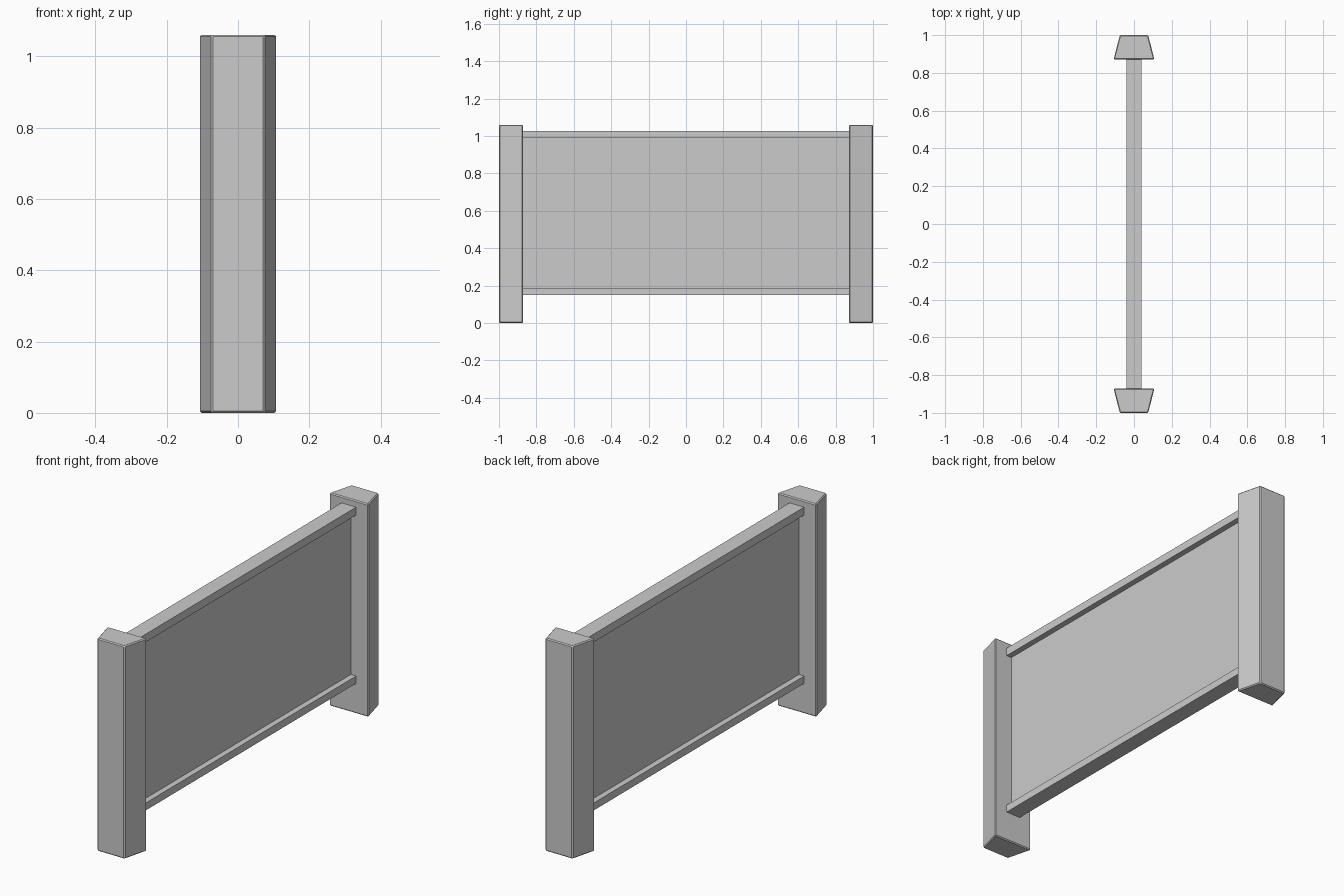
import bpy, bmesh

if "Cube" in bpy.data.objects:
    bpy.data.objects.remove(bpy.data.objects["Cube"])


def make_object(name, bm):
    bmesh.ops.recalc_face_normals(bm, faces=bm.faces)
    mesh = bpy.data.meshes.new(name)
    bm.to_mesh(mesh)
    bm.free()
    obj = bpy.data.objects.new(name, mesh)
    bpy.context.collection.objects.link(obj)
    return obj


def prism(name, outline, z0, z1):
    """Extrude an XY outline from z0 up to z1."""
    bm = bmesh.new()
    face = bm.faces.new([bm.verts.new((x, y, z0)) for x, y in outline])
    top = bmesh.ops.extrude_face_region(bm, geom=[face])["geom"]
    verts = [v for v in top if isinstance(v, bmesh.types.BMVert)]
    bmesh.ops.translate(bm, verts=verts, vec=(0, 0, z1 - z0))
    return make_object(name, bm)


def bar(name, half_x, half_y, z0, z1):
    outline = [(-half_x, -half_y), (half_x, -half_y),
               (half_x, half_y), (-half_x, half_y)]
    return prism(name, outline, z0, z1)


POST_INNER = 0.872

# End posts: tapered towards the outside, with slightly softened edges
for name, s in (("front_post", -1), ("back_post", 1)):
    post = prism(name, [(-0.108, s * POST_INNER), (0.108, s * POST_INNER),
                        (0.075, s), (-0.075, s)], 0, 1.06)
    bevel = post.modifiers.new("soft_edges", 'BEVEL')
    bevel.width = 0.005
    bevel.segments = 1

# Rails and thin panel spanning between the posts
bar("top_rail", 0.04, POST_INNER, 0.988, 1.028)
bar("bottom_rail", 0.04, POST_INNER, 0.15, 0.187)
bar("panel", 0.011, POST_INNER, 0.187, 0.988)
